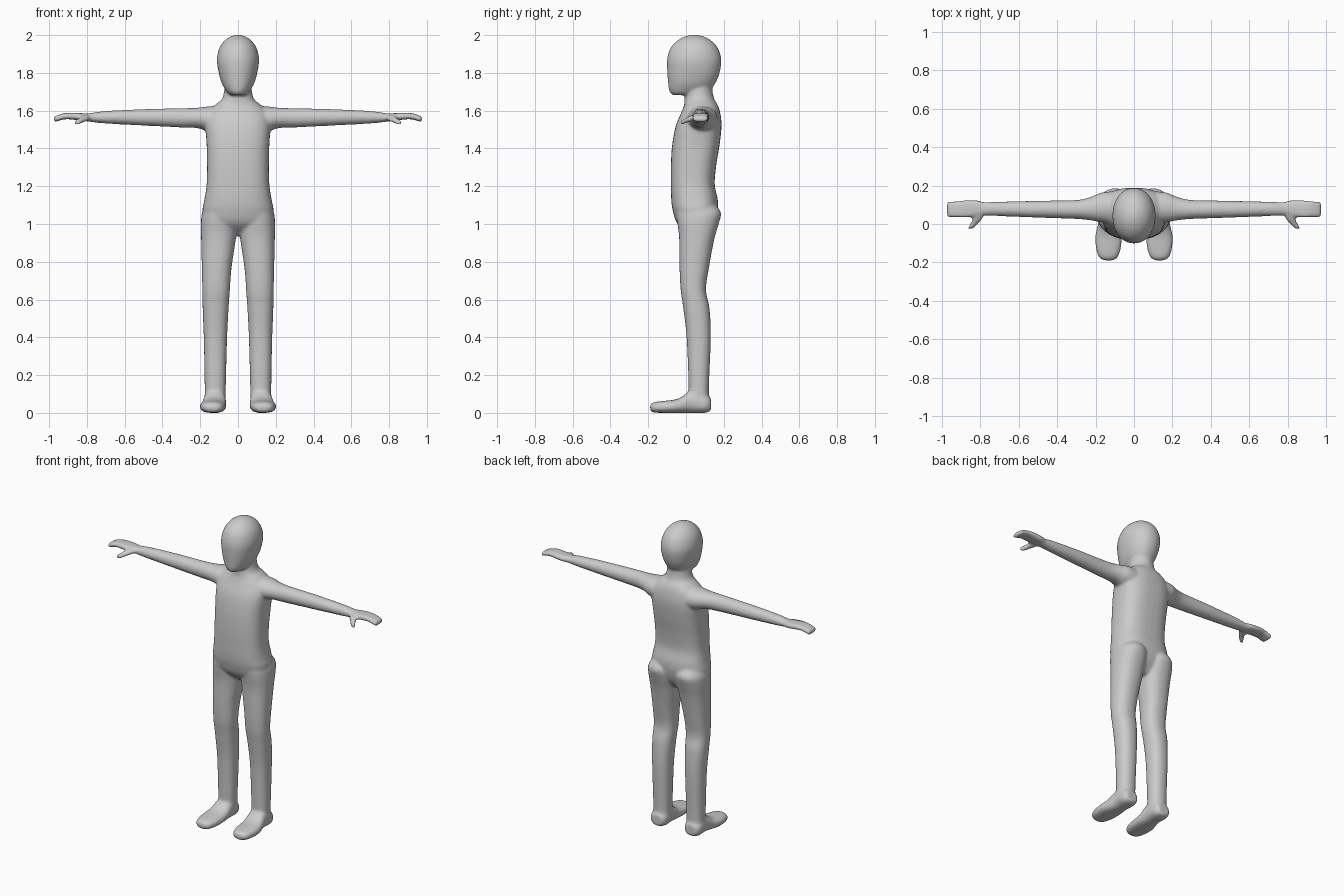
import bpy, bmesh, math

bm = bmesh.new()
AXES = {"x": lambda t, a, b: (t, a, b),
        "y": lambda t, a, b: (a, t, b),
        "z": lambda t, a, b: (a, b, t)}


def spline(rows, steps=5):
    """Smoothly interpolate section rows (Catmull-Rom)."""
    out = []
    for i in range(len(rows) - 1):
        p0, p1 = rows[max(i - 1, 0)], rows[i]
        p2, p3 = rows[i + 1], rows[min(i + 2, len(rows) - 1)]
        for s in range(steps):
            u = s / steps
            out.append([0.5 * (2 * b + (c - a) * u + (2 * a - 5 * b + 4 * c - d) * u * u
                               + (3 * b - a - 3 * c + d) * u ** 3)
                        for a, b, c, d in zip(p0, p1, p2, p3)])
    return out + [list(rows[-1])]


def loft(axis, rows, side=1, n=40):
    """Rows: position, a min, a max, b min, b max, roundness (2 = ellipse)."""
    rings = []
    for t, a0, a1, b0, b1, p in spline(rows):
        ring = []
        for k in range(n):
            ang = 2 * math.pi * k / n
            c, s = math.cos(ang), math.sin(ang)
            a = (a0 + a1) / 2 + (a1 - a0) / 2 * math.copysign(abs(c) ** (2 / p), c)
            b = (b0 + b1) / 2 + (b1 - b0) / 2 * math.copysign(abs(s) ** (2 / p), s)
            x, y, z = AXES[axis](t, a, b)
            ring.append(bm.verts.new((x * side, y, z)))
        rings.append(ring)
    faces = [bm.faces.new(rings[0]), bm.faces.new(rings[-1])]
    for r, q in zip(rings, rings[1:]):
        for k in range(n):
            j = (k + 1) % n
            faces.append(bm.faces.new((r[k], r[j], q[j], q[k])))
    bmesh.ops.recalc_face_normals(bm, faces=faces)


# torso and neck
torso = [(0.94, .05, .02, .11, 2), (1.0, .17, -.045, .15, 2.4), (1.07, .188, -.07, .168, 2.5),
         (1.13, .178, -.078, .168, 2.6), (1.21, .166, -.08, .152, 2.7), (1.31, .164, -.08, .16, 2.7),
         (1.42, .166, -.073, .178, 2.7), (1.52, .172, -.054, .188, 2.6), (1.59, .158, -.025, .181, 2.4),
         (1.63, .122, -.01, .168, 2.2), (1.66, .086, -.008, .15, 2), (1.71, .073, -.003, .14, 2),
         (1.78, .07, 0, .14, 2)]
loft("z", [(z, -w, w, f, b, p) for z, w, f, b, p in torso])

# head
head = [(1.682, .035, -.07, .03, 2), (1.695, .055, -.085, .08, 2.1), (1.72, .073, -.092, .135, 2.2),
        (1.75, .088, -.095, .158, 2.2), (1.80, .102, -.099, .178, 2.2), (1.87, .112, -.1, .187, 2.1),
        (1.93, .099, -.083, .17, 2), (1.97, .072, -.047, .135, 2), (1.992, .04, -.008, .095, 2),
        (2.002, .01, .03, .056, 2)]
loft("z", [(z, -w, w, f, b, p) for z, w, f, b, p in head])

# limbs
leg = [(1.11, .03, .16, -.03, .15, 2), (1.06, .008, .19, -.05, .185, 2.2), (1.0, .004, .196, -.045, .173, 2.3),
       (.92, .012, .195, -.036, .15, 2.3), (.76, .035, .191, -.034, .12, 2.3), (.65, .043, .189, -.028, .106, 2.3),
       (.55, .05, .187, -.014, .125, 2.3), (.39, .058, .181, .004, .131, 2.3), (.12, .065, .176, .014, .121, 2.3),
       (.04, .066, .18, .01, .128, 2.3)]
foot = [(-.19, .11, .155, .012, .042, 2), (-.172, .084, .184, .002, .056, 2.3), (-.12, .067, .199, 0, .063, 2.5),
        (-.06, .063, .201, 0, .07, 2.5), (-.02, .063, .192, 0, .086, 2.4), (.03, .064, .182, 0, .12, 2.4),
        (.1, .066, .18, 0, .1, 2.5), (.132, .085, .162, .01, .08, 2.3)]
arm = [(.04, 0, .17, 1.46, 1.63, 2), (.16, .008, .166, 1.492, 1.622, 2), (.22, .018, .143, 1.508, 1.615, 2),
       (.3, .026, .125, 1.511, 1.613, 2), (.5, .033, .121, 1.521, 1.608, 2), (.7, .041, .116, 1.532, 1.598, 2),
       (.8, .046, .112, 1.543, 1.584, 2.2), (.83, .05, .11, 1.55, 1.582, 2.2)]
hand = [(.77, .05, .11, 1.543, 1.586, 2.2), (.81, .04, .122, 1.545, 1.586, 2.6), (.86, .034, .124, 1.551, 1.588, 3),
        (.91, .034, .12, 1.555, 1.588, 3), (.95, .034, .118, 1.546, 1.578, 3), (.974, .035, .117, 1.538, 1.567, 3)]
thumb = [(.07, .785, .835, 1.55, 1.58, 2), (.035, .785, .838, 1.544, 1.577, 2), (.005, .808, .85, 1.535, 1.565, 2),
         (-.024, .835, .87, 1.523, 1.551, 2)]
for side in (1, -1):
    loft("z", leg, side)
    loft("y", foot, side)
    loft("x", arm, side)
    loft("x", hand, side)
    loft("y", thumb, side)

# fuse all parts into one smooth skin
mesh = bpy.data.meshes.new("body")
bm.to_mesh(mesh)
bm.free()
body = bpy.data.objects.new("body", mesh)
bpy.context.collection.objects.link(body)
fuse = body.modifiers.new("fuse", "REMESH")
fuse.mode = "VOXEL"
fuse.voxel_size = 0.008
fuse.use_smooth_shade = True
blend = body.modifiers.new("blend", "SMOOTH")
blend.factor = 0.5
blend.iterations = 8
